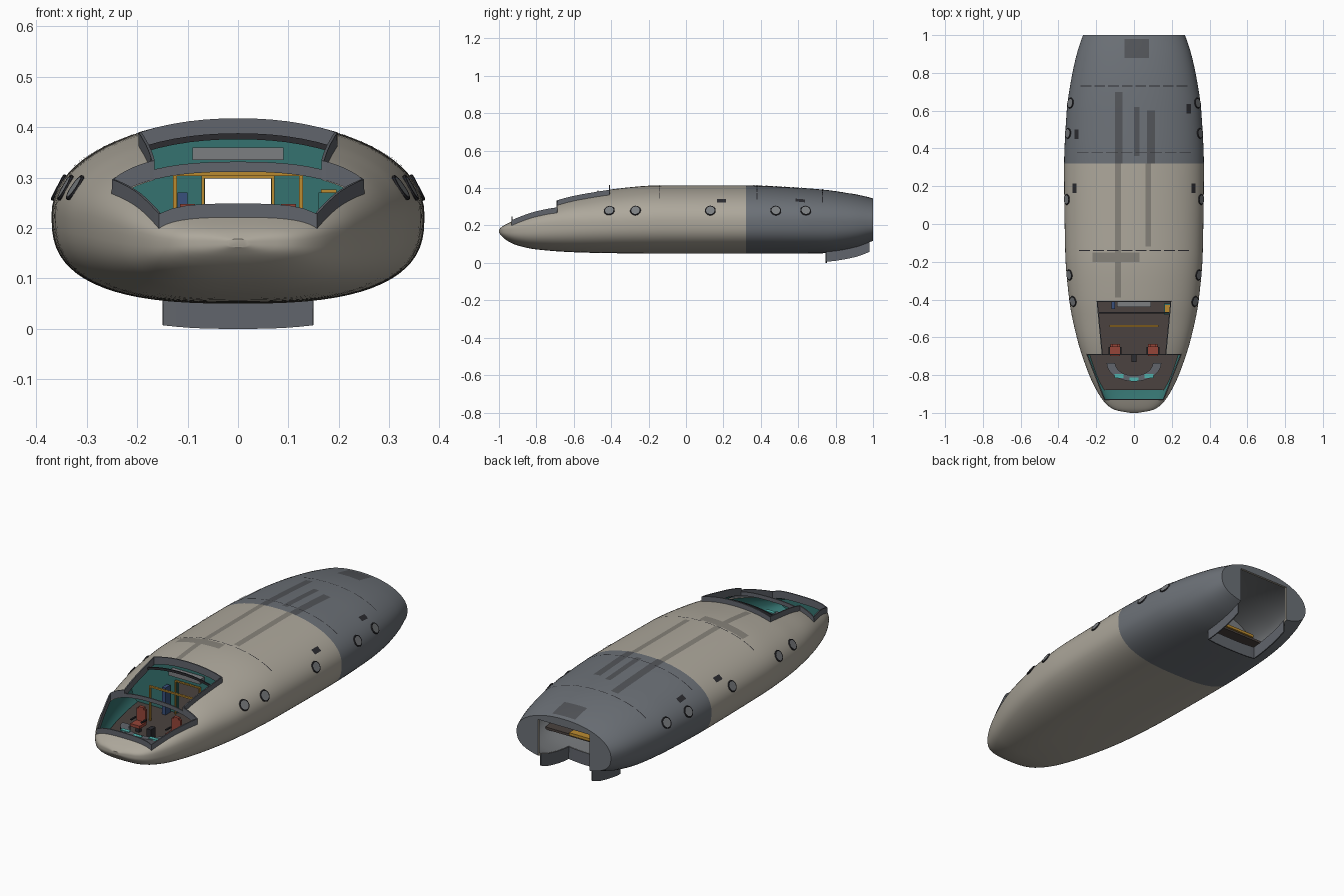
import bpy, bmesh, math
from mathutils import Vector

if "Cube" in bpy.data.objects:
    bpy.data.objects.remove(bpy.data.objects["Cube"])

def mat(name, r, g, b):
    m = bpy.data.materials.new(name)
    m.diffuse_color = (r, g, b, 1)
    m.use_nodes = True
    m.node_tree.nodes["Principled BSDF"].inputs["Base Color"].default_value = m.diffuse_color
    return m

BEIGE, GREY = mat("beige", .42, .39, .33), mat("grey", .15, .165, .185)
TEAL, INNER = mat("teal", .035, .17, .16), mat("inner_grey", .2, .21, .22)
DARK, RIM = mat("dark", .025, .025, .03), mat("rim", .12, .13, .15)
BROWN, ORANGE = mat("deck_brown", .07, .055, .05), mat("orange", .5, .26, .03)
RED, BLUE = mat("red", .3, .06, .04), mat("blue", .04, .08, .2)
STAIN, STAIN2 = mat("stain", .24, .225, .195), mat("stain_grey", .085, .09, .1)
SCREEN = mat("screen", .08, .45, .42)

# Hull stations: y, half width, top z, bottom z, z of widest line
ST = [(-1, .02, .178, .162, .17), (-.985, .1, .193, .143, .17), (-.95, .15, .213, .115, .172),
      (-.9, .187, .236, .093, .178), (-.8, .237, .281, .072, .19), (-.6, .303, .352, .057, .21),
      (-.4, .343, .393, .052, .22), (-.15, .364, .414, .05, .225), (.3, .37, .415, .05, .225),
      (.6, .356, .402, .05, .225), (.75, .335, .39, .052, .222), (.9, .303, .367, .074, .22), (1, .27, .345, .11, .218)]

def station(y):
    """Monotone cubic interpolation of the stations."""
    y = min(max(y, -1), 1)
    i = max(k for k in range(len(ST) - 1) if ST[k][0] <= y)
    h = ST[i + 1][0] - ST[i][0]
    t = (y - ST[i][0]) / h
    def slope(k, c):
        return (ST[k + 1][c] - ST[k][c]) / (ST[k + 1][0] - ST[k][0])
    def tan(k, c):
        if k == 0 or k == len(ST) - 1:
            return slope(min(k, len(ST) - 2), c)
        a, b = slope(k - 1, c), slope(k, c)
        return 2 * a * b / (a + b) if a * b > 0 else 0
    return [ST[i][c] * (2*t**3 - 3*t*t + 1) + ST[i + 1][c] * (3*t*t - 2*t**3)
            + h * (tan(i, c) * (t**3 - 2*t*t + t) + tan(i + 1, c) * (t**3 - t*t)) for c in range(1, 5)]

def power(y, up):
    return 2.1 + 2 * max(0, -y - .5) if up else 2.7

def surf_z(x, y, up=True):
    w, zt, zb, zc = station(y)
    n = power(y, up)
    return zc + ((zt if up else zb) - zc) * max(0, 1 - min(1, abs(x / w))**n)**(1 / n)

def surf_x(y, z):
    w, zt, zb, zc = station(y)
    n = power(y, z > zc)
    return w * max(0, 1 - min(1, abs((z - zc) / ((zt if z > zc else zb) - zc)))**n)**(1 / n)

def section(y, inset=0, N=72):
    w, zt, zb, zc = station(y)
    pts = []
    for k in range(N):
        c, s = math.cos(2*math.pi*k/N), math.sin(2*math.pi*k/N)
        e = 2 / power(y, s > 0)
        h = (zt - zc if s > 0 else zc - zb) - inset
        pts.append((math.copysign(abs(c)**e, c) * (w - inset), y, zc + math.copysign(abs(s)**e, s) * h))
    return pts

def finish(name, bm, *mats, smooth=False, normals=True):
    if normals:
        bmesh.ops.recalc_face_normals(bm, faces=bm.faces)
    me = bpy.data.meshes.new(name)
    bm.to_mesh(me)
    bm.free()
    ob = bpy.data.objects.new(name, me)
    bpy.context.collection.objects.link(ob)
    for m in mats:
        me.materials.append(m)
    if smooth:
        activate(ob)
        bpy.ops.object.shade_smooth_by_angle(angle=math.radians(35))
    return ob

def activate(ob):
    bpy.ops.object.select_all(action='DESELECT')
    ob.select_set(True)
    bpy.context.view_layer.objects.active = ob

def loft(bm, ys, inset=0, first=0, flip=False):
    rings = [[bm.verts.new(p) for p in section(y, inset)] for y in ys]
    fs = []
    for y0, y1, a, b in zip(ys, ys[1:], rings, rings[1:]):
        for k in range(len(a)):
            j = (k + 1) % len(a)
            f = bm.faces.new((a[k], a[j], b[j], b[k]))
            f.material_index = first + ((y0 + y1) / 2 > .32)
            fs.append(f)
    fs += [bm.faces.new(rings[0][::-1]), bm.faces.new(rings[-1])]
    fs[-1].material_index, fs[-2].material_index = first + 1, first
    bmesh.ops.recalc_face_normals(bm, faces=fs)
    if flip:
        bmesh.ops.reverse_faces(bm, faces=fs)

def box(name, x0, x1, y0, y1, z0, z1, m=None):
    return prism(name, [(x0, y0), (x1, y0), (x1, y1), (x0, y1)], z0, z1, m)

def prism(name, pts, z0, z1, m=None):
    bm = bmesh.new()
    f = bm.faces.new([bm.verts.new((x, y, z0)) for x, y in pts])
    ext = bmesh.ops.extrude_face_region(bm, geom=[f])
    bmesh.ops.translate(bm, vec=(0, 0, z1 - z0), verts=[v for v in ext["geom"] if isinstance(v, bmesh.types.BMVert)])
    return finish(name, bm, *([m] if m else []))

def cut(ob, *cutters):
    activate(ob)
    for c in cutters:
        md = ob.modifiers.new("cut", 'BOOLEAN')
        md.operation, md.solver, md.object = 'DIFFERENCE', 'EXACT', c
        bpy.ops.object.modifier_apply(modifier=md.name)
    for c in cutters:
        bpy.data.objects.remove(c)

def wall(name, path, lo, hi, m, up=True, thick=.006):
    """Upright strip that follows the hull surface along a plan path."""
    pts = [tuple(a[c] + (b[c] - a[c]) * i / 12 for c in (0, 1)) for a, b in zip(path, path[1:]) for i in range(12)]
    pts.append(path[-1])
    bm = bmesh.new()
    cols = [[bm.verts.new((x, y, surf_z(x, y, up) + d)) for d in (lo, hi)] for x, y in pts]
    for a, b in zip(cols, cols[1:]):
        bm.faces.new((a[0], b[0], b[1], a[1]))
    bmesh.ops.remove_doubles(bm, verts=bm.verts, dist=1e-5)
    ob = finish(name, bm, m)
    md = ob.modifiers.new("thickness", 'SOLIDIFY')
    md.thickness, md.offset = thick, 0
    return ob

def patch(name, x0, x1, y0, y1, m, lift=.0015):
    """Thin decal that hugs the upper hull."""
    nx, ny = max(2, int((x1 - x0) / .02)), max(2, int((y1 - y0) / .03))
    bm = bmesh.new()
    g = [[bm.verts.new((x, y, surf_z(x, y) + lift)) for x in [x0 + (x1 - x0) * i / nx for i in range(nx + 1)]]
         for y in [y0 + (y1 - y0) * j / ny for j in range(ny + 1)]]
    for a, b in zip(g, g[1:]):
        for i in range(nx):
            bm.faces.new((a[i], a[i + 1], b[i + 1], b[i]))
    return finish(name, bm, m, smooth=True, normals=False)

# Hollow hull with cockpit and stern openings
ys = [-1 + .2 * (i / 14)**2 for i in range(14)] + [-.8 + .04 * i for i in range(28)] + [.32 + .04 * i for i in range(18)]
bm = bmesh.new()
loft(bm, ys)
loft(bm, [-.96, -.94, -.92, -.9, -.87, -.84] + ys[14:-1] + [.988], .013, 2, True)
hull = finish("hull", bm, BEIGE, GREY, TEAL, INNER, normals=False)
half = [(.195, -.41), (.168, -.69), (.248, -.69), (.155, -.93)]
outline = half + [(-x, y) for x, y in half[::-1]]
cut(hull, prism("cockpit_cutter", outline, .172, .6), box("stern_cutter", -.147, .147, .75, 1.1, -.1, .305))
activate(hull)
bpy.ops.object.shade_smooth_by_angle(angle=math.radians(35))

# Raised rims around the openings
wall("cockpit_rim", outline + outline[:1], -.012, .026, RIM)
wall("stern_rim", [(-.147, .98), (-.147, .75), (.147, .75), (.147, .98)], .012, -.052, RIM, up=False)
wall("canopy_arch", [(-.168, -.69), (.168, -.69)], -.012, .008, RIM)
wall("canopy_rib", [(-.19, -.47), (.19, -.47)], -.006, .006, DARK)

# Deck, narrower towards the nose
dy = [-.88 + 1.62 * i / 40 for i in range(41)]
side = [(surf_x(y, .12) - .016, y) for y in dy]
prism("deck", side + [(-x, y) for x, y in side[::-1]], .118, .13, BROWN)

# Bulkheads with doorways
for name, y, m in (("cockpit_bulkhead", -.4, TEAL), ("stern_bulkhead", .5, INNER)):
    bm = bmesh.new()
    a, b = [[bm.verts.new(Vector((0, d, 0)) + Vector(p)) for p in section(y, .012)] for d in (0, .012)]
    for k in range(len(a)):
        j = (k + 1) % len(a)
        bm.faces.new((a[k], a[j], b[j], b[k]))
    bm.faces.new(a)
    bm.faces.new(b)
    cut(finish(name, bm, m), box("door_cutter", -.065, .065, y - .1, y + .1, .13, .3))

# Orange door frames
for name, y, w, top, t in (("cockpit_frame", -.54, .125, .311, .008), ("door_frame", -.412, .069, .304, .006)):
    for s in (-1, 1):
        box(name + "_post", s * w - t / 2, s * w + t / 2, y - .005, y + .005, .13, top, ORANGE)
    box(name + "_lintel", -w, w, y - .005, y + .005, top - t, top, ORANGE)

# Seats
for s in (-1, 1):
    x = s * .1
    box("seat_pedestal", x - .01, x + .01, -.68, -.66, .13, .16, DARK)
    box("seat_cushion", x - .027, x + .027, -.7, -.645, .16, .175, RED)
    back = box("seat_back", x - .025, x + .025, -.65, -.636, .172, .238, RED)
    box("seat_headrest", x - .015, x + .015, -.65, -.634, .236, .248, RED)
    for t in (-1, 1):
        box("seat_armrest", x + t * .03 - .004, x + t * .03 + .004, -.69, -.65, .187, .193, DARK)

# Curved control console with screens
ang = [math.pi + math.pi * i / 16 for i in range(17)]
arc = [(r * math.cos(a), -.735 + r * .68 * math.sin(a)) for r, seq in ((.145, ang), (.1, ang[::-1])) for a in seq]
prism("console", arc, .13, .19, RIM)
for x, y in ((-.08, -.805), (0, -.822), (.08, -.805)):
    box("console_screen", x - .024, x + .024, y - .01, y + .01, .188, .194, SCREEN)
box("control_stand", -.012, .012, -.73, -.69, .13, .19, DARK)

# Cabinets and ceiling unit
box("blue_cabinet", -.12, -.1, -.45, -.41, .13, .27, BLUE)
box("side_cabinet", .16, .2, -.48, -.42, .13, .27, TEAL)
box("side_cabinet_top", .165, .195, -.47, -.43, .27, .276, ORANGE)
box("overhead_unit", -.09, .09, -.44, -.402, .335, .36, INNER)

# Stern bay fittings
box("stern_threshold", -.145, .145, .7, .75, .128, .142, ORANGE)
for s in (-1, 1):
    for i in range(3):
        y = .54 + .06 * i
        box("bay_crate", s * .12 - .03, s * .12 + .03, y, y + .045, .13, .2 - .015 * i, BLUE if i == 1 else RIM)

# Portholes on both flanks
for y in (-.41, -.27, .13, .48, .64):
    for s in (-1, 1):
        x = surf_x(y, .28)
        slope = (surf_x(y, .29) - surf_x(y, .27)) / .02
        n = Vector((s, 0, -slope)).normalized()
        n.y = -(surf_x(y + .02, .28) - surf_x(y - .02, .28)) / .04
        rot = n.to_track_quat('Z', 'Y').to_euler()
        bpy.ops.mesh.primitive_torus_add(major_radius=.025, minor_radius=.004, major_segments=28, minor_segments=8,
                                         location=(s * x, y, .28), rotation=rot)
        bpy.context.object.name = "porthole_ring"
        bpy.context.object.data.materials.append(DARK)
        bpy.ops.mesh.primitive_cylinder_add(vertices=28, radius=.023, depth=.006, location=(s * x, y, .28), rotation=rot)
        bpy.context.object.name = "porthole_cover"
        bpy.context.object.data.materials.append(INNER)

# Vents, panel seams and soot streaks on the roof
for x, y in ((-.315, .19), (.315, .19), (-.305, .475), (.29, .61)):
    patch("roof_vent", x - .011, x + .011, y - .025, y + .025, DARK, .003)
for y, w in ((-.14, .3), (.38, .31), (.73, .29)):
    for i in range(-4, 4):
        patch("panel_seam", w * i / 4 + .008, w * (i + 1) / 4 - .008, y - .002, y + .002, DARK, .002)
for x0, x1, y0, y1 in ((-.1, -.07, -.39, .32), (.06, .09, -.12, .32), (-.22, .03, -.2, -.15)):
    patch("soot_streak", x0, x1, y0, y1, STAIN, .0012)
for x0, x1, y0, y1 in ((-.1, -.06, .32, .7), (.0, .03, .36, .62), (.07, .11, .32, .6), (-.05, .08, .88, .98)):
    patch("soot_streak", x0, x1, y0, y1, STAIN2, .0012)
